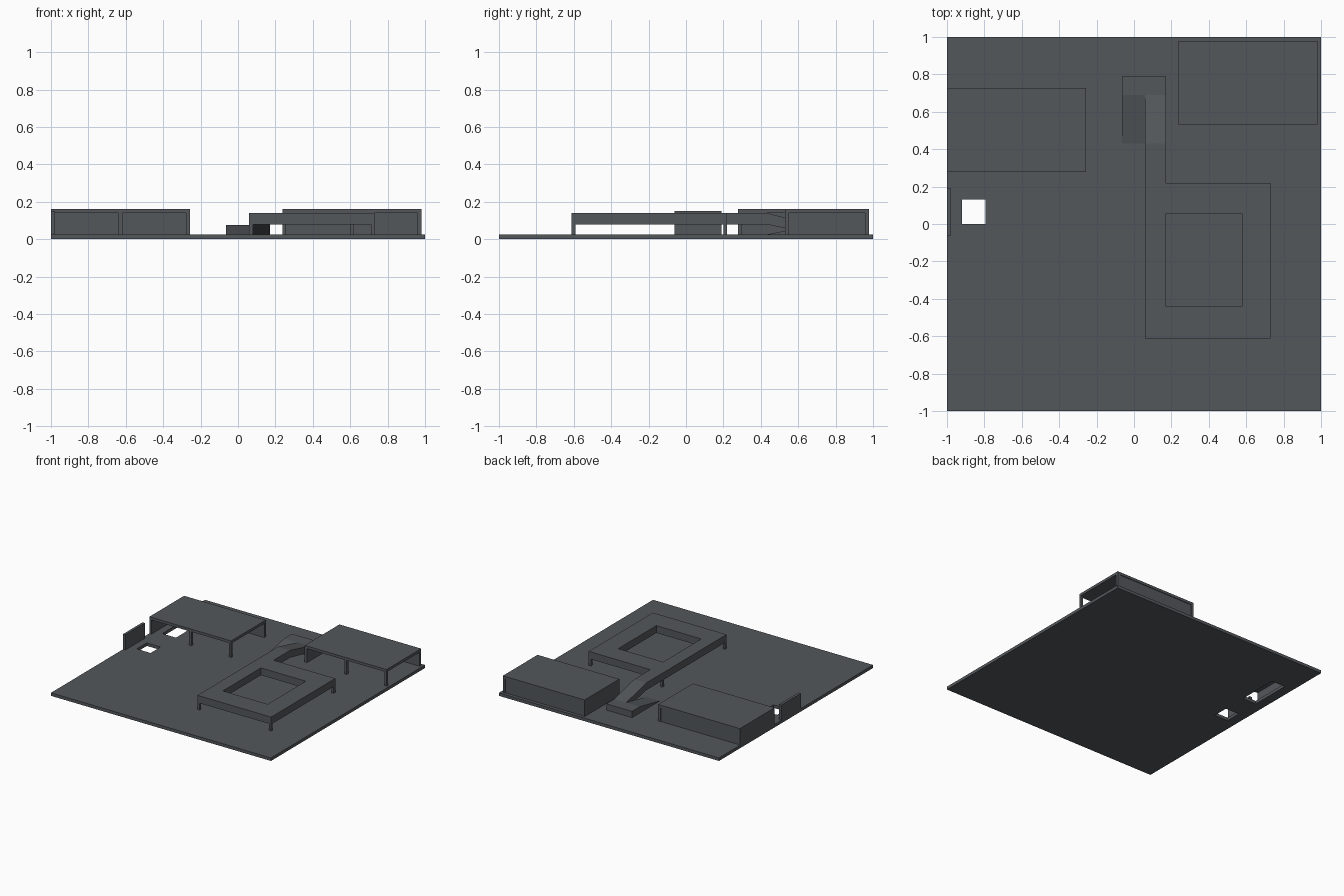
import bpy, bmesh

if "Cube" in bpy.data.objects:
    bpy.data.objects.remove(bpy.data.objects["Cube"])

grey = bpy.data.materials.new("slate grey")
grey.diffuse_color = (0.088, 0.096, 0.104, 1)
grey.use_nodes = True
grey.node_tree.nodes["Principled BSDF"].inputs["Base Color"].default_value = grey.diffuse_color


def finish(name, bm):
    bmesh.ops.recalc_face_normals(bm, faces=bm.faces)
    me = bpy.data.meshes.new(name)
    bm.to_mesh(me)
    bm.free()
    me.materials.append(grey)
    ob = bpy.data.objects.new(name, me)
    bpy.context.collection.objects.link(ob)
    return ob


def box(name, x0, x1, y0, y1, z0, z1):
    bm = bmesh.new()
    bmesh.ops.create_cube(bm, size=1)
    for v in bm.verts:
        v.co = (x1 if v.co.x > 0 else x0, y1 if v.co.y > 0 else y0, z1 if v.co.z > 0 else z0)
    return finish(name, bm)


def plate(name, outer, holes, z0, z1):
    """Rectangular plate with rectangular holes, given as (x0, x1, y0, y1)."""
    bm = bmesh.new()
    rects = [outer] + holes
    xs = sorted({v for r in rects for v in r[:2]})
    ys = sorted({v for r in rects for v in r[2:]})
    for xa, xb in zip(xs, xs[1:]):
        for ya, yb in zip(ys, ys[1:]):
            cx, cy = (xa + xb) / 2, (ya + yb) / 2
            if not any(h[0] < cx < h[1] and h[2] < cy < h[3] for h in holes):
                bm.faces.new([bm.verts.new((x, y, z0)) for x, y in
                              ((xa, ya), (xb, ya), (xb, yb), (xa, yb))])
    bmesh.ops.remove_doubles(bm, verts=bm.verts, dist=1e-5)
    ext = bmesh.ops.extrude_face_region(bm, geom=bm.faces[:], use_keep_orig=True)
    for g in ext["geom"]:
        if isinstance(g, bmesh.types.BMVert):
            g.co.z = z1
    return finish(name, bm)


def side_profile(name, pts, x0, x1):
    """Extrude a (y, z) profile along x."""
    bm = bmesh.new()
    f = bm.faces.new([bm.verts.new((x0, y, z)) for y, z in pts])
    ext = bmesh.ops.extrude_face_region(bm, geom=[f], use_keep_orig=True)
    for g in ext["geom"]:
        if isinstance(g, bmesh.types.BMVert):
            g.co.x = x1
    return finish(name, bm)


G, T = 0.025, 0.02   # ground level, post thickness

# Ground slab with two floor openings
plate("ground_slab", (-1, 1, -1, 1), [(-0.92, -0.795, 0, 0.13), (-0.92, -0.795, 0.33, 0.67)], 0, G)


# Two identical open-fronted pavilions
def pavilion(name, x, y, w=0.743, d=0.45):
    box(name + "_roof", x, x + w, y, y + d, 0.14, 0.162)
    for i, px in enumerate((x + T, x + w / 2 - T / 2, x + w - T)):
        if i:
            box(f"{name}_front_post_{i}", px, px + T, y, y + T, G, 0.14)
    box(name + "_rear_post", x + w - T, x + w, y + d - T, y + d, G, 0.14)
    box(name + "_end_wall", x, x + T, y, y + d, G, 0.14)
    box(name + "_back_wall", x + T, x + w - T, y + d - T, y + d - 0.005, G, 0.14)


pavilion("left_pavilion", -1, 0.278)
pavilion("right_pavilion", 0.237, 0.528)

# Free-standing wall at the left edge
box("edge_wall", -1, -0.978, -0.062, 0.19, G, 0.15)

# Raised deck around a courtyard, with corner posts
plate("raised_deck", (0.06, 0.73, -0.612, 0.22), [(0.17, 0.578, -0.44, 0.055)], 0.08, 0.14)
for i, px in enumerate((0.06, 0.73 - T)):
    for j, py in enumerate((-0.612, 0.22 - T)):
        box(f"deck_post_{i}{j}", px, px + T, py, py + T, G, 0.08)

# Bridge, upper ramp, landing and lower ramp (switchback)
side_profile("bridge_and_upper_ramp",
             [(0.22, 0.14), (0.43, 0.14), (0.69, 0.077), (0.69, G), (0.43, 0.08), (0.22, 0.08)],
             0.06, 0.17)
box("landing", -0.063, 0.17, 0.69, 0.79, G, 0.077)
side_profile("lower_ramp", [(0.43, G), (0.69, 0.077), (0.69, G)], -0.063, 0.06)
